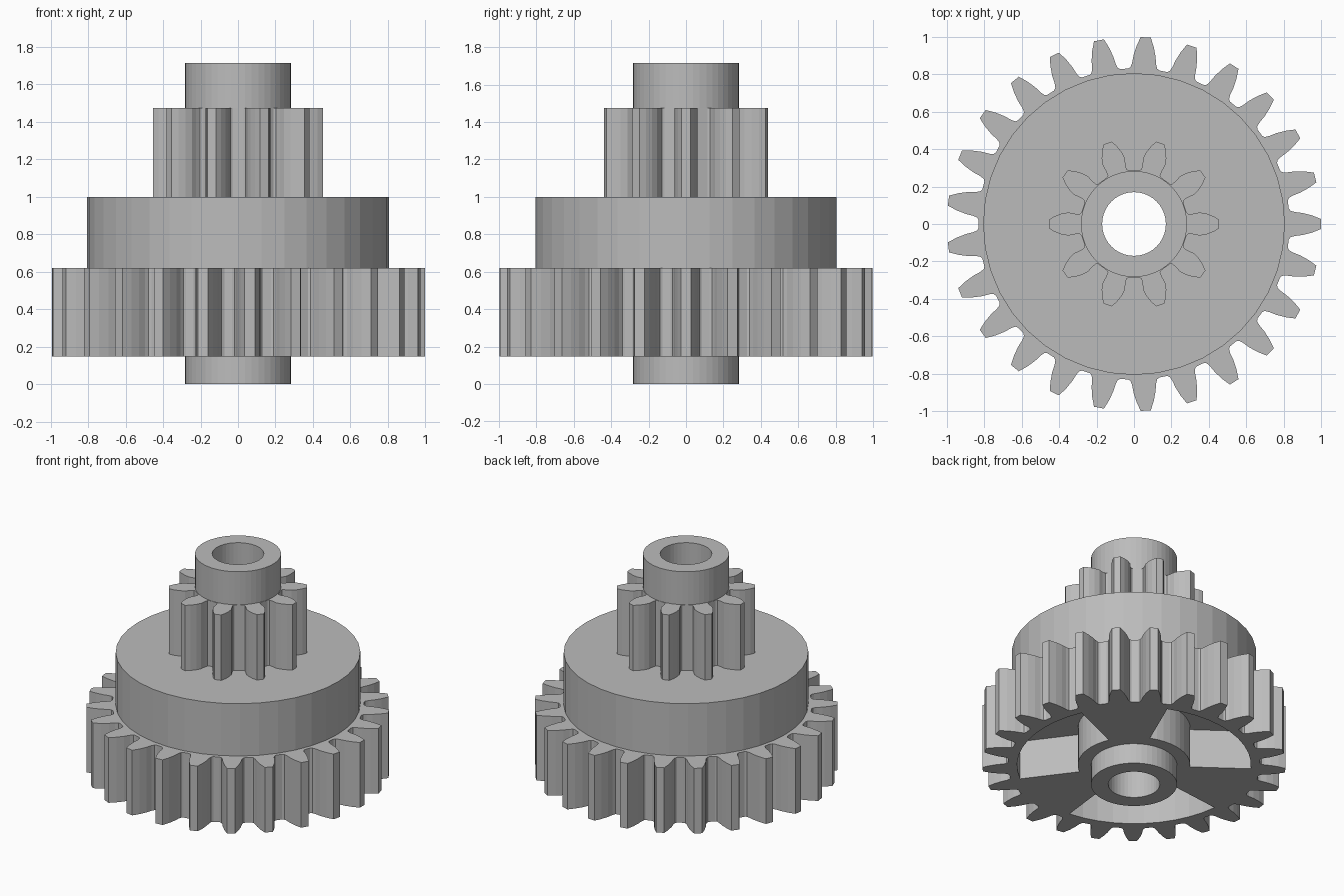
import bpy, bmesh, math

if "Cube" in bpy.data.objects:
    bpy.data.objects.remove(bpy.data.objects["Cube"])

grey = bpy.data.materials.new("plastic_grey")
grey.diffuse_color = (0.5, 0.5, 0.5, 1)
grey.use_nodes = True
grey.node_tree.nodes["Principled BSDF"].inputs["Base Color"].default_value = grey.diffuse_color


def extrude(name, loop, z0, z1):
    """Solid prism from a closed 2D outline."""
    bm = bmesh.new()
    face = bm.faces.new([bm.verts.new((x, y, z0)) for x, y in loop])
    top = bmesh.ops.extrude_face_region(bm, geom=[face])["geom"]
    bmesh.ops.translate(bm, vec=(0, 0, z1 - z0),
                        verts=[v for v in top if isinstance(v, bmesh.types.BMVert)])
    bmesh.ops.recalc_face_normals(bm, faces=bm.faces)
    mesh = bpy.data.meshes.new(name)
    bm.to_mesh(mesh)
    bm.free()
    mesh.materials.append(grey)
    ob = bpy.data.objects.new(name, mesh)
    bpy.context.collection.objects.link(ob)
    return ob


def arc(r, a0, a1, n):
    """Points on an arc, both ends included, angles in degrees."""
    return [(r * math.cos(math.radians(a0 + (a1 - a0) * i / n)),
             r * math.sin(math.radians(a0 + (a1 - a0) * i / n))) for i in range(n + 1)]


def circle(r, n):
    return arc(r, 0, 360, n)[:-1]


def gear_outline(teeth, flank):
    """Repeat one tooth; flank lists (radius, half width) from root to tip."""
    tooth = [(r, -w) for r, w in flank] + [(r, w) for r, w in reversed(flank)]
    pts = []
    for i in range(teeth):
        a = 2 * math.pi * i / teeth
        for r, w in tooth:
            t = a + w / r
            pts.append((r * math.cos(t), r * math.sin(t)))
    return pts


def cut(ob, cutter):
    """Subtract a cutter and remove it."""
    mod = ob.modifiers.new("cut", "BOOLEAN")
    mod.operation = "DIFFERENCE"
    mod.solver = "EXACT"
    mod.object = cutter
    bpy.context.view_layer.objects.active = ob
    bpy.ops.object.modifier_apply(modifier=mod.name)
    bpy.data.objects.remove(cutter)


# Central tube
hub = extrude("hub", circle(0.283, 48), 0, 1.715)
cut(hub, extrude("bore_cutter", circle(0.17, 40), -0.1, 1.9))

# Large gear, 25 teeth
large_gear = extrude("large_gear", gear_outline(25, [
    (0.83, 0.083), (0.838, 0.071), (0.86, 0.064), (0.90, 0.059),
    (0.95, 0.046), (0.998, 0.027)]), 0.147, 0.62)

# Plain drum above the large gear
drum = extrude("drum", circle(0.805, 40), 0.62, 1.0)

# Small gear, 10 teeth
small_gear = extrude("small_gear", gear_outline(10, [
    (0.287, 0.062), (0.295, 0.053), (0.32, 0.055), (0.355, 0.062), (0.39, 0.056),
    (0.425, 0.042), (0.455, 0.023)]), 1.0, 1.475)

# Open the middle of each part so the tube passes through
for part in (large_gear, drum, small_gear):
    cut(part, extrude("clearance_cutter", circle(0.27, 32), -0.1, 1.9))

# Three pockets in the underside, separated by three webs
for k in range(3):
    a0, a1 = 45 + 21.5 + 120 * k, 45 - 21.5 + 120 * (k + 1)
    sector = arc(0.77, a0, a1, 10) + arc(0.37, a1, a0, 10)
    cut(large_gear, extrude("pocket_cutter", sector, 0.0, 0.43))
